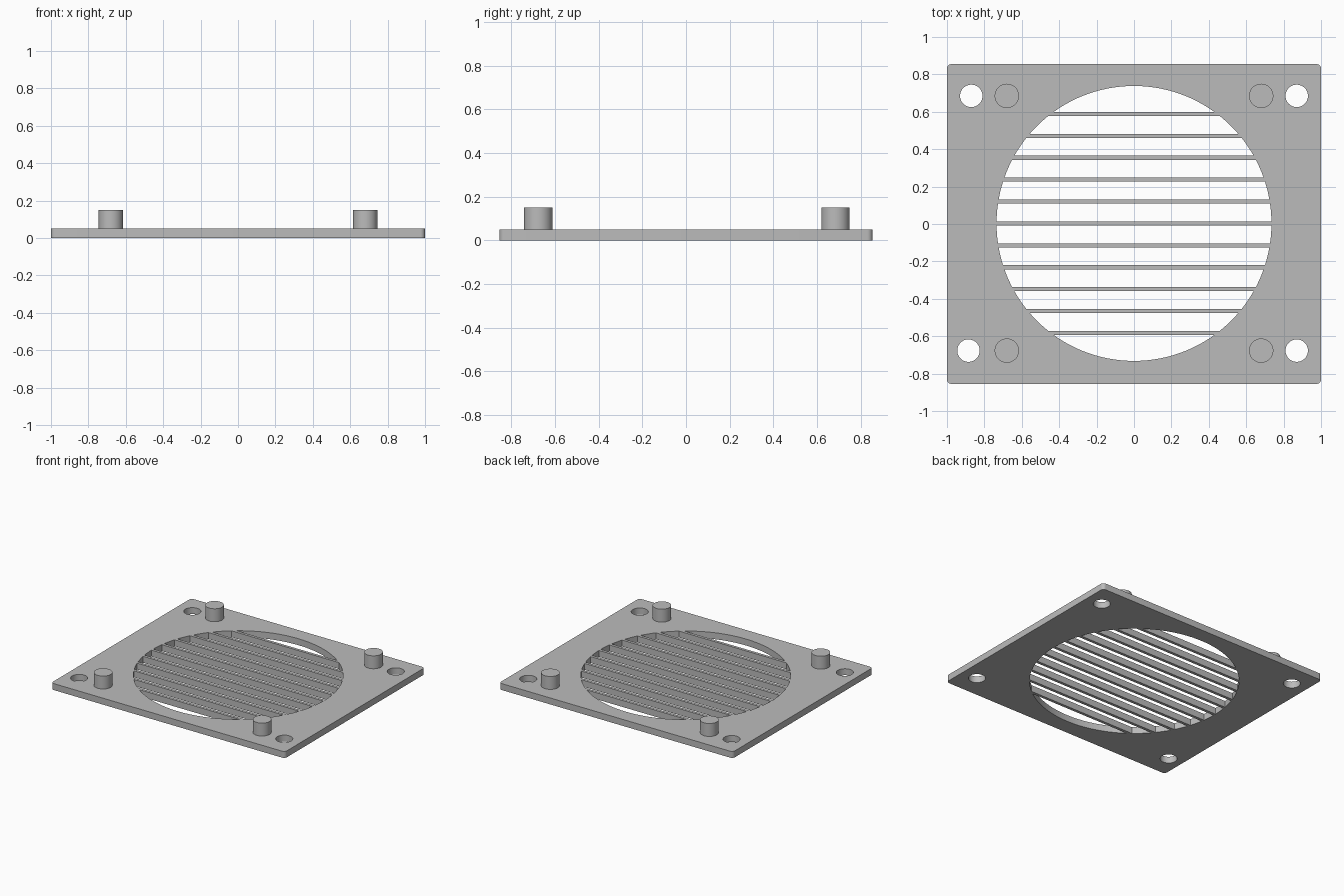
import bpy, bmesh, math

old = bpy.data.objects.get("Cube")
if old:
    bpy.data.objects.remove(old, do_unlink=True)

grey = bpy.data.materials.new("Light grey")
grey.use_nodes = True
COLOUR = (0.5, 0.5, 0.5, 1)
grey.diffuse_color = COLOUR
grey.node_tree.nodes["Principled BSDF"].inputs["Base Color"].default_value = COLOUR

HALF_Y, THICK, PEG_TOP = 0.855, 0.05, 0.15
RADIUS, CENTRE_Y = 0.735, 0.003
PITCH, BAR = 0.117, 0.022


def prisms(name, outlines, z0, z1):
    """One object made of upright prisms, each from a list of (x, y)."""
    bm = bmesh.new()
    for outline in outlines:
        base = bm.faces.new([bm.verts.new((x, y, z0)) for x, y in outline])
        top = bmesh.ops.extrude_face_region(bm, geom=[base])["geom"]
        verts = [v for v in top if isinstance(v, bmesh.types.BMVert)]
        bmesh.ops.translate(bm, verts=verts, vec=(0, 0, z1 - z0))
    bmesh.ops.recalc_face_normals(bm, faces=bm.faces)
    mesh = bpy.data.meshes.new(name)
    bm.to_mesh(mesh)
    bm.free()
    mesh.materials.append(grey)
    obj = bpy.data.objects.new(name, mesh)
    bpy.context.collection.objects.link(obj)
    return obj


def arc(cx, cy, r, a0, a1, n):
    return [(cx + r * math.cos(a0 + (a1 - a0) * i / n),
             cy + r * math.sin(a0 + (a1 - a0) * i / n)) for i in range(n + 1)]


def circle(cx, cy, r, n=48):
    return arc(cx, cy, r, 0, math.tau, n)[:-1]


def opening(y0, y1):
    """Slice of the round vent between two heights."""
    a0, a1 = math.asin(y0 / RADIUS), math.asin(y1 / RADIUS)
    n = max(4, math.ceil((a1 - a0) / 0.05))
    right = arc(0, CENTRE_Y, RADIUS, a0, a1, n)
    left = [(-x, y) for x, y in reversed(right)]
    if y1 >= RADIUS:
        left = left[1:]
    if y0 <= -RADIUS:
        left = left[:-1]
    return right + left


# Rounded plate
r = 0.025
corners = [(1, 1), (-1, 1), (-1, -1), (1, -1)]
outline = []
for i, (sx, sy) in enumerate(corners):
    outline += arc(sx * (1 - r), sy * (HALF_Y - r), r,
                   i * math.pi / 2, (i + 1) * math.pi / 2, 6)
plate = prisms("vent_plate", [outline], 0, THICK)

# Vent openings leave eleven flush slats; screw holes in the corners
edges = [-RADIUS]
for k in range(-5, 6):
    edges += [k * PITCH - BAR / 2, k * PITCH + BAR / 2]
edges.append(RADIUS)
cuts = [opening(a, b) for a, b in zip(edges[::2], edges[1::2])]
holes = [(-0.87, 0.685), (0.87, 0.685), (-0.885, -0.677), (0.87, -0.677)]
cuts += [circle(x, y, 0.06) for x, y in holes]
cutter = prisms("opening_cutter", cuts, -0.1, 0.2)
cutter.hide_render = True

cut = plate.modifiers.new("Openings", 'BOOLEAN')
cut.operation, cut.solver, cut.object = 'DIFFERENCE', 'EXACT', cutter
bpy.context.view_layer.objects.active = plate
bpy.ops.object.modifier_apply(modifier=cut.name)
bpy.data.objects.remove(cutter, do_unlink=True)

# Locating pegs
pegs = [prisms(f"{row}_{side}_peg", [circle(x, y, 0.065)], THICK, PEG_TOP)
        for row, y in (("back", 0.685), ("front", -0.677))
        for side, x in (("left", 0.68), ("right", -0.68))]

bpy.ops.object.select_all(action='DESELECT')
for obj in pegs + [plate]:
    obj.select_set(True)
bpy.ops.object.shade_smooth_by_angle(angle=math.radians(30))
